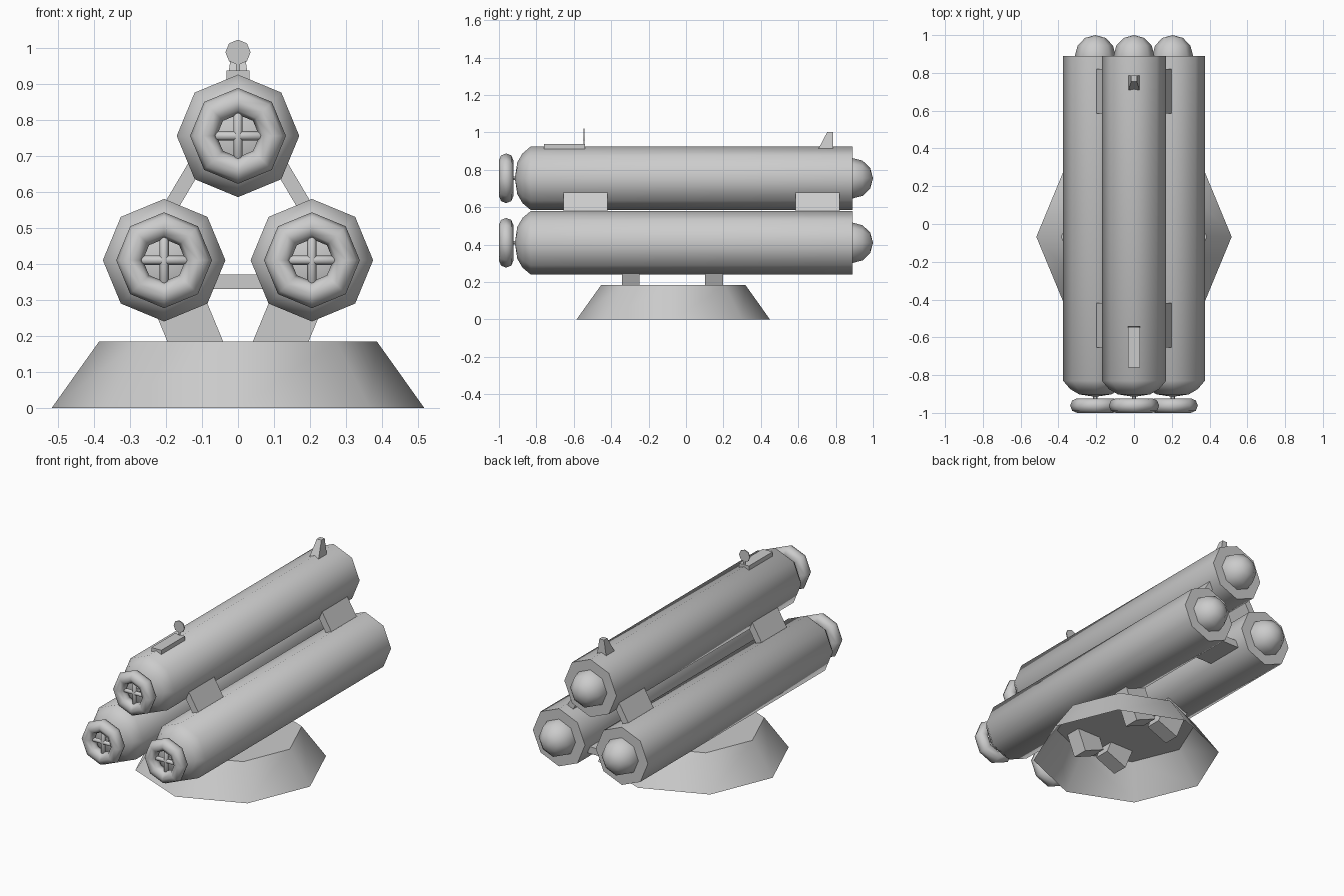
import bpy, bmesh, math
from mathutils import Matrix, Vector

if "Cube" in bpy.data.objects:
    bpy.data.objects.remove(bpy.data.objects["Cube"])

TUBES = {"top": (0, 0.755), "left": (-0.205, 0.41), "right": (0.205, 0.41)}


def make(name, verts, faces, angle=None):
    me = bpy.data.meshes.new(name)
    me.from_pydata(verts, [], faces)
    bm = bmesh.new()
    bm.from_mesh(me)
    bmesh.ops.remove_doubles(bm, verts=bm.verts, dist=1e-5)
    bmesh.ops.recalc_face_normals(bm, faces=bm.faces)
    bm.to_mesh(me)
    bm.free()
    ob = bpy.data.objects.new(name, me)
    bpy.context.collection.objects.link(ob)
    if angle:
        bpy.ops.object.select_all(action='DESELECT')
        ob.select_set(True)
        bpy.context.view_layer.objects.active = ob
        bpy.ops.object.shade_smooth_by_angle(angle=math.radians(angle))
    return ob


def lathe(name, profile, mat, n=8, angle=50, closed=False):
    """Revolve (radius, height) points about local z."""
    verts = [mat @ Vector((r * math.cos(2 * math.pi * k / n), r * math.sin(2 * math.pi * k / n), h))
             for r, h in profile for k in range(n)]
    rows = len(profile)
    faces = [(i * n + k, i * n + (k + 1) % n, (i + 1) % rows * n + (k + 1) % n, (i + 1) % rows * n + k)
             for i in range(rows if closed else rows - 1) for k in range(n)]
    return make(name, verts, faces, angle)


def box(name, centre, size, tilt=0.0, top=None):
    """Box turned about y; top = (x scale, y min, y max) shapes a tapered upper end."""
    m = Matrix.Translation(centre) @ Matrix.Rotation(tilt, 4, 'Y')
    sx, sy, sz = (s / 2 for s in size)
    tx, y0, y1 = top or (1, -sy, sy)
    v = [(-sx, -sy, -sz), (sx, -sy, -sz), (sx, sy, -sz), (-sx, sy, -sz),
         (-sx * tx, y0, sz), (sx * tx, y0, sz), (sx * tx, y1, sz), (-sx * tx, y1, sz)]
    f = [(0, 1, 2, 3), (4, 5, 6, 7), (0, 1, 5, 4), (1, 2, 6, 5), (2, 3, 7, 6), (3, 0, 4, 7)]
    return make(name, [m @ Vector(p) for p in v], f)


# Three launch tubes, each with rear dome and front handwheel
for side, (x, z) in TUBES.items():
    # local z becomes world y
    axis = Matrix.Translation((x, 0, z)) @ Matrix.Rotation(-math.pi / 2, 4, 'X')
    lathe(side + "_tube", [(0, -0.915), (0.085, -0.902), (0.133, -0.874), (0.17, -0.83),
                           (0.17, 0.89), (0, 0.89)], axis)
    lathe(side + "_rear_dome", [(0.108 * math.cos(t), 0.89 + 0.11 * math.sin(t))
                                for t in (math.radians(a) for a in (-8, 0, 30, 60, 90))], axis)
    lathe(side + "_wheel_rim", [(0.096 + 0.037 * math.cos(a), -0.9615 + 0.0385 * math.sin(a))
                                for a in (math.pi * k / 4 for k in range(8))], axis, angle=60, closed=True)
    lathe(side + "_wheel_axle", [(0, -0.96), (0.011, -0.96), (0.011, -0.91), (0, -0.91)], axis, 6)
    for label, turn in (("upright", 0), ("cross", math.pi / 2)):
        spoke = Matrix.Translation((x, -0.9615, z)) @ Matrix.Rotation(turn, 4, 'Y')
        lathe(f"{side}_{label}_spoke", [(0, -0.085), (0.013, -0.075), (0.013, 0.075), (0, 0.085)],
              spoke, 6, 60)

# Flat braces joining neighbouring tubes, offset outwards
hub = Vector((0, 0.525))
for a, b in (("top", "left"), ("top", "right"), ("left", "right")):
    p, q = Vector(TUBES[a]), Vector(TUBES[b])
    mid, d = (p + q) / 2, (q - p).normalized()
    mid += (mid - hub).normalized() * 0.06
    for label, y in (("front", -0.537), ("rear", 0.703)):
        box(f"{a}_{b}_{label}_brace", (mid.x, y, mid.y), (0.16, 0.235, 0.04), -math.atan2(d.y, d.x))

# Hollow octagonal pedestal with a closed top
lathe("pedestal", [(0.517, 0), (0.385, 0.185), (0, 0.185)], Matrix.Translation((0, -0.068, 0)))

# Slanted legs running from the lower tubes into the pedestal
for side, s in (("left", -1), ("right", 1)):
    for label, y in (("front", -0.295), ("rear", 0.15)):
        box(f"{side}_{label}_leg", (s * 0.125, y, 0.2), (0.143, 0.095, 0.24), s * math.radians(22.5))

# Front sight: rail, thin post and disc
box("sight_rail", (0, -0.65, 0.922), (0.064, 0.22, 0.03))
box("sight_post", (0, -0.545, 0.948), (0.01, 0.006, 0.03))
lathe("sight_disc", [(0, -0.003), (0.035, -0.003), (0.035, 0.003), (0, 0.003)],
      Matrix.Translation((0, -0.546, 0.987)) @ Matrix.Rotation(-math.pi / 2, 4, 'X'))

# Rear sight fin with sloping front
box("rear_sight_fin", (0, 0.745, 0.955), (0.06, 0.08, 0.095), top=(0.5, 0.01, 0.04))
